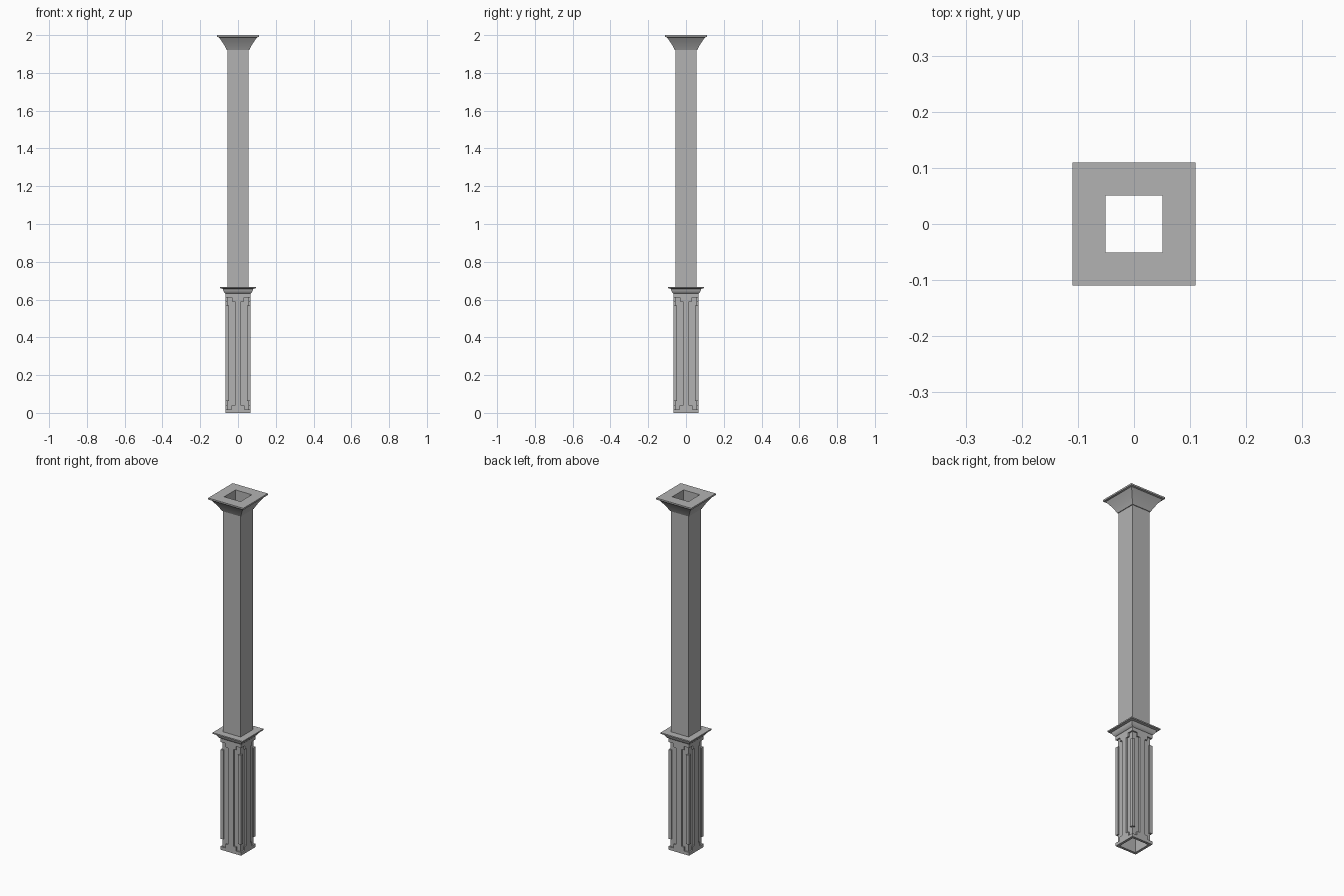
import bpy, bmesh, math
from mathutils import Matrix

cube = bpy.data.objects.get("Cube")
if cube:
    bpy.data.objects.remove(cube)

stone = bpy.data.materials.new("grey stone")
stone.use_nodes = True
COLOUR = (0.45, 0.45, 0.45, 1)
stone.diffuse_color = COLOUR
stone.node_tree.nodes["Principled BSDF"].inputs["Base Color"].default_value = COLOUR

HOLE = 0.051    # half width of the hollow
FACE = 0.065    # half width of the pedestal
CORE = 0.057    # half width at the bottom of the grooves
BODY_TOP = 0.632


def finish(name, bm, smooth=False):
    bmesh.ops.recalc_face_normals(bm, faces=bm.faces)
    mesh = bpy.data.meshes.new(name)
    bm.to_mesh(mesh)
    bm.free()
    mesh.materials.append(stone)
    obj = bpy.data.objects.new(name, mesh)
    bpy.context.collection.objects.link(obj)
    if smooth:
        bpy.ops.object.select_all(action='DESELECT')
        obj.select_set(True)
        bpy.context.view_layer.objects.active = obj
        bpy.ops.object.shade_smooth_by_angle(angle=math.radians(30))
    return obj


def square_tube(name, outer, smooth=False):
    """Hollow square moulding from an outer (half width, z) profile."""
    loop = [(HOLE, outer[0][1])] + outer + [(HOLE, outer[-1][1])]
    bm = bmesh.new()
    rings = [[bm.verts.new((sx * r, sy * r, z))
              for sx, sy in ((-1, -1), (1, -1), (1, 1), (-1, 1))] for r, z in loop]
    for i, ring in enumerate(rings):
        nxt = rings[(i + 1) % len(rings)]
        for k in range(4):
            j = (k + 1) % 4
            bm.faces.new((ring[k], ring[j], nxt[j], nxt[k]))
    return finish(name, bm, smooth)


def prism_on_sides(name, points, depth):
    """Extrude a polygon by a vector and repeat it on the four sides."""
    for side in range(4):
        bm = bmesh.new()
        face = bm.faces.new([bm.verts.new(p) for p in points])
        grown = bmesh.ops.extrude_face_region(bm, geom=[face], use_keep_orig=True)
        bmesh.ops.translate(bm, vec=depth,
                            verts=[v for v in grown["geom"] if isinstance(v, bmesh.types.BMVert)])
        bmesh.ops.rotate(bm, verts=bm.verts, matrix=Matrix.Rotation(side * math.pi / 2, 3, 'Z'))
        finish(f"{name}_{side + 1}", bm)


# Pedestal: hollow core, plain foot and top band
square_tube("pedestal_core", [(CORE, 0.005), (CORE, 0.63)])
square_tube("pedestal_foot", [(FACE, 0), (FACE, 0.018)])
square_tube("pedestal_band", [(FACE, 0.611), (FACE, BODY_TOP)])

# Stepped strip in the middle of each side
half = [(0.034, 0.015), (0.034, 0.04), (0.017, 0.04),
        (0.017, 0.59), (0.032, 0.59), (0.032, 0.614)]
outline = half + [(-x, z) for x, z in reversed(half)]
prism_on_sides("stepped_strip", [(x, -FACE, z) for x, z in outline], (0, FACE - CORE + 0.002, 0))

# Raised angle piece around each corner
a, b = 0.047, 0.055
angle = [(a, -FACE), (FACE, -FACE), (FACE, -a), (b, -a), (b, -b), (a, -b)]
prism_on_sides("corner_post", [(x, y, 0.062) for x, y in angle], (0, 0, 0.506))

# Moulding on top of the pedestal
square_tube("pedestal_moulding", [(FACE, BODY_TOP), (0.069, 0.634), (0.074, 0.64), (0.078, 0.648),
                                  (0.08, 0.657), (0.094, 0.66), (0.094, 0.667)], True)

# Shaft
square_tube("shaft", [(0.055, 0.66), (0.055, 1.93)])

# Flared capital with a thin top slab
cove = []
for i in range(9):
    t = i / 8
    cove.append((0.059 + 0.042 * (0.75 * t + 0.25 * t * t), 1.92 + 0.068 * t))
square_tube("capital", cove + [(0.11, 1.991), (0.11, 2.0)], True)
